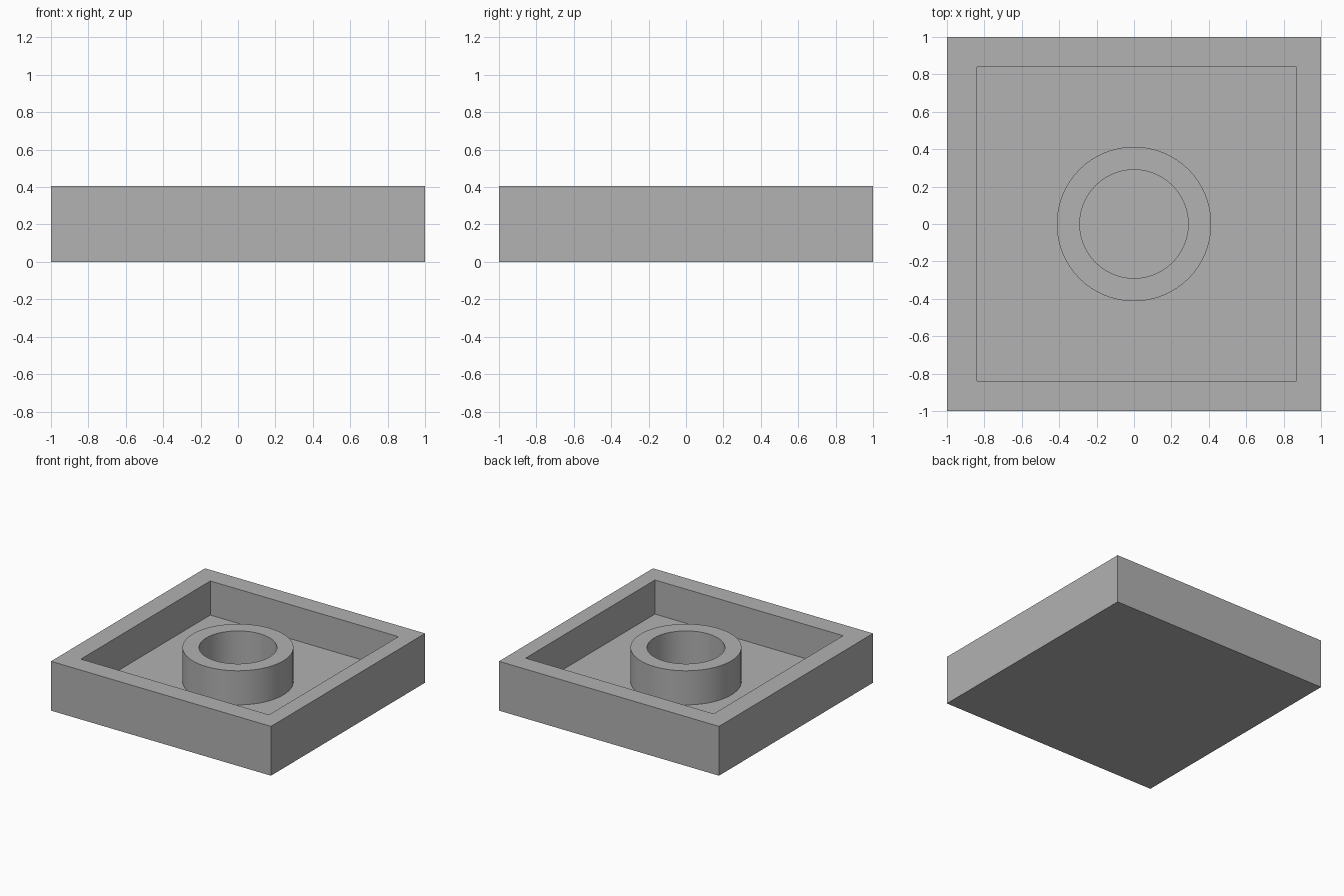
import bpy
import bmesh
from math import radians
from mathutils import Matrix, Vector

HEIGHT = 0.405
FLOOR = 0.125

cube = bpy.data.objects.get("Cube")
if cube:
    bpy.data.objects.remove(cube, do_unlink=True)

grey = bpy.data.materials.new("light_grey")
grey.use_nodes = True
colour = (0.445, 0.445, 0.445, 1)
grey.diffuse_color = colour
grey.node_tree.nodes["Principled BSDF"].inputs["Base Color"].default_value = colour


def add_object(name, bm):
    bmesh.ops.recalc_face_normals(bm, faces=bm.faces)
    mesh = bpy.data.meshes.new(name)
    bm.to_mesh(mesh)
    bm.free()
    mesh.materials.append(grey)
    obj = bpy.data.objects.new(name, mesh)
    bpy.context.collection.objects.link(obj)
    return obj


# Square tray: inset the top of a block and sink the middle to the floor
bm = bmesh.new()
bmesh.ops.create_cube(bm, size=1, matrix=Matrix.Translation((0, 0, HEIGHT / 2))
                      @ Matrix.Diagonal((2, 2, HEIGHT, 1)))
top = max(bm.faces, key=lambda f: f.calc_center_median().z)
bmesh.ops.inset_region(bm, faces=[top], thickness=0.16)
for v in top.verts:
    v.co.x = 0.87 if v.co.x > 0 else -0.84  # the right wall is thinner
    v.co.y = 0.84 if v.co.y > 0 else -0.84
sunk = bmesh.ops.extrude_discrete_faces(bm, faces=[top])["faces"][0]
for v in sunk.verts:
    v.co.z = FLOOR
add_object("tray", bm)

# Central tube: a wall section spun around the vertical axis
bm = bmesh.new()
section = [(0.29, FLOOR), (0.29, HEIGHT), (0.413, HEIGHT), (0.413, FLOOR)]
verts = [bm.verts.new((r, 0, z)) for r, z in section]
edges = [bm.edges.new(pair) for pair in zip(verts, verts[1:])]
bmesh.ops.spin(bm, geom=verts + edges, cent=Vector(), axis=(0, 0, 1),
               angle=radians(360), steps=64, use_duplicate=False)
bmesh.ops.remove_doubles(bm, verts=bm.verts, dist=0.0005)
tube = add_object("center_tube", bm)
# The open section has no underside, so make sure the rim points up
rim = max(tube.data.polygons, key=lambda p: p.center.z)
if rim.normal.z < 0:
    tube.data.flip_normals()

bpy.ops.object.select_all(action="DESELECT")
tube.select_set(True)
bpy.context.view_layer.objects.active = tube
bpy.ops.object.shade_smooth_by_angle(angle=radians(30))
